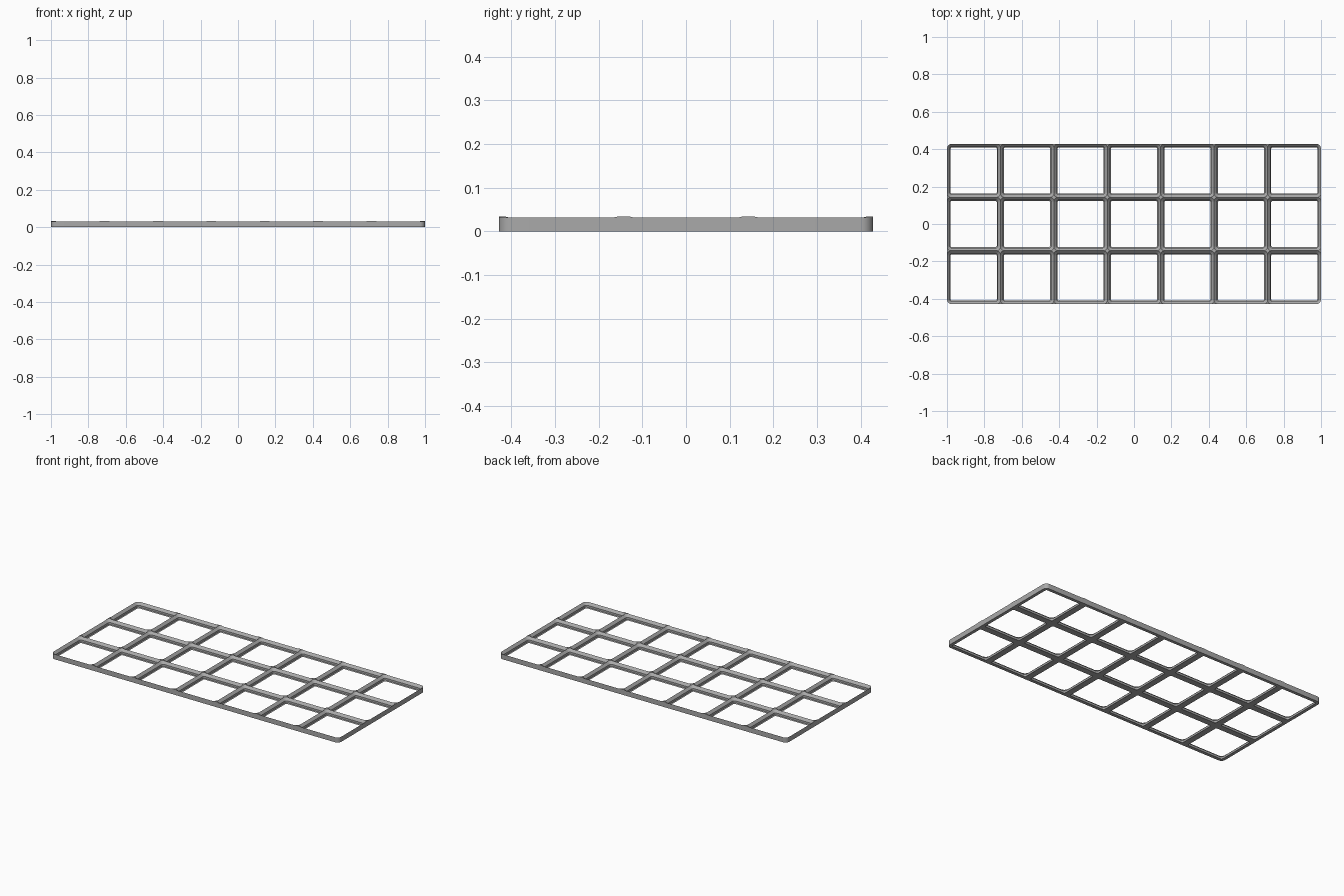
import bpy, bmesh, math

cube = bpy.data.objects.get("Cube")
if cube:
    bpy.data.objects.remove(cube, do_unlink=True)

COLS, ROWS, STEPS = 7, 3, 10
U = 2 / (COLS * 42)            # one millimetre in model units
HALF, R = 21, 4                # half a cell, corner radius at the rim
RIM, TOP = 4.65, 5             # ridge height, height of the junction caps

mat = bpy.data.materials.new("grey plastic")
mat.use_nodes = True
grey = (0.4, 0.4, 0.4, 1)
mat.diffuse_color = grey
mat.node_tree.nodes["Principled BSDF"].inputs["Base Color"].default_value = grey


def corner_column(a, quadrant, outer):
    """Cross-section of the bar along one ray of a rounded cell corner."""
    c, s = math.cos(a), math.sin(a)
    edge = R if outer else R / max(c, s)
    slope = min(edge, R + TOP - RIM)
    profile = [(edge, 0), (R - 2.85, 0), (R - 2.15, 0.7), (R - 2.15, 2.5),
               (R, RIM), (slope, RIM + slope - R), (edge, RIM + slope - R)]
    points = []
    for r, z in profile:
        x, y = HALF - R + r * c, HALF - R + r * s
        for _ in range(quadrant):
            x, y = -y, x
        points.append((x, y, z))
    return points


bm = bmesh.new()
end_x, end_y = COLS * HALF, ROWS * HALF
for i in range(COLS):
    for j in range(ROWS):
        ox, oy = (2 * i + 1 - COLS) * HALF, (2 * j + 1 - ROWS) * HALF
        columns = []
        for q, (sx, sy) in enumerate([(1, 1), (-1, 1), (-1, -1), (1, -1)]):
            outer = (abs(ox + sx * HALF) > end_x - 1
                     and abs(oy + sy * HALF) > end_y - 1)
            for k in range(STEPS + 1):
                pts = corner_column(k / STEPS * math.pi / 2, q, outer)
                columns.append((outer, [bm.verts.new(((x + ox) * U, (y + oy) * U, z * U))
                                        for x, y, z in pts]))
        for n, (out_a, a) in enumerate(columns):
            out_b, b = columns[(n + 1) % len(columns)]
            # Underside, pocket wall and junction cap
            for p in range(len(a) - 1):
                bm.faces.new((a[p], b[p], b[p + 1], a[p + 1]))
            # Outside wall, only along the border of the whole plate
            mid = (a[0].co + b[0].co) / 2
            if ((out_a and out_b) or abs(mid.x) > end_x * U - 0.0005
                    or abs(mid.y) > end_y * U - 0.0005):
                bm.faces.new((a[-1], b[-1], b[0], a[0]))

# Weld the cells into one grid
bmesh.ops.remove_doubles(bm, verts=bm.verts, dist=0.00002)
bmesh.ops.dissolve_degenerate(bm, edges=bm.edges, dist=0.00001)
bmesh.ops.recalc_face_normals(bm, faces=bm.faces)
mesh = bpy.data.meshes.new("grid_baseplate")
bm.to_mesh(mesh)
bm.free()
mesh.materials.append(mat)

plate = bpy.data.objects.new("grid_baseplate", mesh)
bpy.context.collection.objects.link(plate)
bpy.context.view_layer.objects.active = plate
plate.select_set(True)
bpy.ops.object.shade_smooth_by_angle(angle=math.radians(30))
